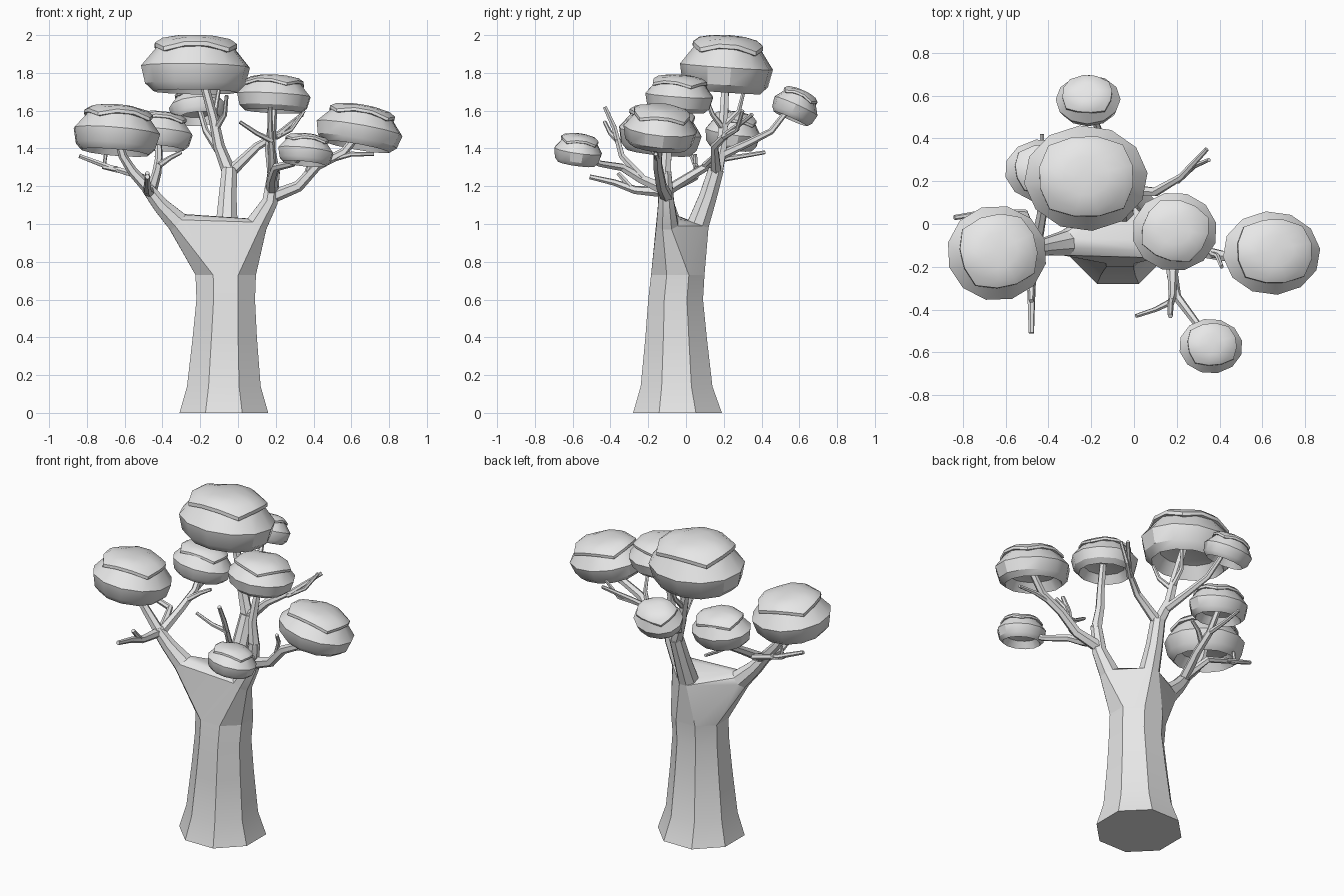
import bpy, bmesh, math
from mathutils import Vector, Matrix, Euler

old = bpy.data.objects.get("Cube")
if old:
    bpy.data.objects.remove(old, do_unlink=True)

# One plain grey material for the whole tree
GREY = (0.8, 0.8, 0.8, 1)
grey = bpy.data.materials.new("plain grey")
grey.use_nodes = True
grey.diffuse_color = GREY
grey.node_tree.nodes["Principled BSDF"].inputs["Base Color"].default_value = GREY


def finish(name, bm, angle=30):
    """Turn a bmesh into a named object with sharp edges kept."""
    bmesh.ops.recalc_face_normals(bm, faces=bm.faces)
    mesh = bpy.data.meshes.new(name)
    bm.to_mesh(mesh)
    bm.free()
    mesh.materials.append(grey)
    obj = bpy.data.objects.new(name, mesh)
    bpy.context.collection.objects.link(obj)
    bpy.ops.object.select_all(action="DESELECT")
    obj.select_set(True)
    bpy.context.view_layer.objects.active = obj
    bpy.ops.object.shade_smooth_by_angle(angle=math.radians(angle))
    return obj


def loft(bm, rings, cap_end=True):
    """Skin a list of equal-length point rings and close the ends."""
    loops = [[bm.verts.new(p) for p in ring] for ring in rings]
    count = len(loops[0])
    for low, high in zip(loops, loops[1:]):
        for i in range(count):
            j = (i + 1) % count
            bm.faces.new((low[i], low[j], high[j], high[i]))
    bm.faces.new(loops[0][::-1])
    if cap_end:
        bm.faces.new(loops[-1])


def tube_rings(points, start, end, sides):
    """Rings of a tapered faceted tube along a path of points."""
    pts = [Vector(p) for p in points]
    last = len(pts) - 1
    rings = []
    side = Vector((0, 1, 0))
    for k, p in enumerate(pts):
        along = (pts[min(k + 1, last)] - pts[max(k - 1, 0)]).normalized()
        side = (side - along * side.dot(along)).normalized()
        other = along.cross(side)
        radius = start + (end - start) * (k / last) ** 0.7
        ring = []
        for i in range(sides):
            a = math.tau * (i + 0.5) / sides
            ring.append(p + (side * math.cos(a) + other * math.sin(a)) * radius)
        rings.append(ring)
    return rings


# Rings of the three main limbs, which grow out of the trunk's fork
RIGHT = tube_rings([(-.32, -.09, 1.01), (-.41, -.105, 1.1), (-.48, -.12, 1.19)], .062, .034, 8)
LEFT = tube_rings([(.1, -.1, 1), (.17, -.105, 1.12), (.19, -.11, 1.28)], .062, .034, 8)
BACK = tube_rings([(-.06, .065, 1), (-.055, .115, 1.14), (-.045, .16, 1.29)], .062, .044, 8)


# Flared eight-sided trunk: (z, left, right, front, back)
def trunk():
    bm = bmesh.new()
    sections = [
        (0, -.31, .16, -.28, .19), (.14, -.27, .12, -.24, .14),
        (.4, -.24, .1, -.215, .11), (.6, -.22, .09, -.2, .09),
        (.73, -.225, .095, -.185, .098),
    ]
    stretch = 1 / math.cos(math.pi / 8)
    rings = []
    for z, left, right, front, back in sections:
        ring = []
        for i in range(8):
            a = math.tau * (i + 0.5) / 8
            x = (left + right) / 2 + (right - left) / 2 * stretch * math.cos(a)
            y = (front + back) / 2 + (back - front) / 2 * stretch * math.sin(a)
            ring.append((x, y, z))
        rings.append(ring)
    loft(bm, rings, cap_end=False)
    # webbed fork spanning the trunk top and the three limb roots
    roots = [bm.verts.new(p) for p in rings[-1] + RIGHT[0] + LEFT[0] + BACK[0]]
    bmesh.ops.convex_hull(bm, input=roots)
    bmesh.ops.remove_doubles(bm, verts=bm.verts, dist=0.0005)
    return finish("trunk", bm, 25)


trunk()


def limb(name, rings, branches):
    """A main limb with its thinner branches in one object."""
    bm = bmesh.new()
    loft(bm, rings)
    for thick, thin, path in branches:
        loft(bm, tube_rings(path, thick, thin, 6))
    return finish(name, bm)


# Limb on the -x side, with forward, outer and rear branches
limb("right_limb", RIGHT, [
    (.032, .02, [(-.46, -.12, 1.17), (-.56, -.11, 1.28), (-.61, -.12, 1.36), (-.64, -.13, 1.47)]),
    (.026, .012, [(-.46, -.1, 1.18), (-.51, .05, 1.25), (-.68, .055, 1.3), (-.84, .03, 1.36)]),
    (.018, .01, [(-.64, .055, 1.29), (-.71, .05, 1.3), (-.7, .05, 1.37)]),
    (.03, .013, [(-.47, -.12, 1.17), (-.48, -.27, 1.18), (-.48, -.38, 1.22), (-.48, -.51, 1.25)]),
    (.018, .012, [(-.48, -.28, 1.18), (-.48, -.36, 1.27)]),
    (.03, .018, [(-.46, -.11, 1.17), (-.43, .05, 1.27), (-.42, .17, 1.34), (-.42, .25, 1.46)]),
    (.018, .01, [(-.42, .1, 1.31), (-.36, .14, 1.35), (-.3, .16, 1.38)]),
    (.016, .01, [(-.42, .17, 1.34), (-.43, .3, 1.36), (-.43, .42, 1.38)]),
])

# Limb on the +x side
limb("left_limb", LEFT, [
    (.034, .02, [(.19, -.11, 1.26), (.17, -.1, 1.4), (.18, -.08, 1.52), (.19, -.05, 1.66)]),
    (.036, .02, [(.17, -.1, 1.14), (.32, -.13, 1.2), (.42, -.15, 1.31), (.56, -.15, 1.38), (.64, -.14, 1.48)]),
    (.018, .01, [(.48, -.15, 1.34), (.6, -.16, 1.37), (.72, -.16, 1.37)]),
    (.016, .01, [(.36, -.14, 1.25), (.39, -.15, 1.35), (.41, -.2, 1.42)]),
    (.034, .014, [(.18, -.11, 1.18), (.18, -.24, 1.24), (.2, -.34, 1.3), (.29, -.46, 1.32), (.36, -.57, 1.38)]),
    (.024, .012, [(.18, -.22, 1.23), (.18, -.34, 1.36), (.17, -.38, 1.51), (.17, -.43, 1.62)]),
    (.016, .01, [(.18, -.36, 1.44), (.1, -.4, 1.48), (.01, -.43, 1.54)]),
])

# Limb rising at the rear
limb("back_limb", BACK, [
    (.038, .022, [(-.045, .16, 1.27), (-.1, .19, 1.41), (-.13, .2, 1.56), (-.19, .21, 1.78)]),
    (.026, .014, [(-.08, .18, 1.36), (-.13, .33, 1.43), (-.17, .45, 1.49), (-.21, .56, 1.63)]),
    (.032, .011, [(-.045, .16, 1.27), (.1, .15, 1.41), (.22, .22, 1.48), (.34, .35, 1.58)]),
    (.016, .01, [(.2, .2, 1.46), (.28, .27, 1.5), (.35, .3, 1.6)]),
    (.018, .01, [(-.12, .2, 1.5), (-.07, .14, 1.58), (-.06, .1, 1.68)]),
    (.018, .01, [(-.12, .2, 1.52), (-.12, .28, 1.6), (-.1, .31, 1.72)]),
])


def foliage(name, centre, rx, ry, height, tilt=(0, 0), spin=0):
    """Faceted hollow-bottomed cushion topped by a square-cornered cap."""
    bm = bmesh.new()

    def ring(radius, z, turn, corner=0):
        pts = []
        for i in range(12):
            a = math.tau * i / 12
            bump = corner * math.cos(4 * a)
            r = radius * (1 + bump)
            pts.append((rx * r * math.cos(a + turn), ry * r * math.sin(a + turn),
                        height * (z - bump - .5)))
        return pts

    # lower cushion, from the recessed underside up to the shoulder
    body = [(.35, .33), (.6, .27), (.77, .03), (.92, .16), (1, .46), (.7, .8)]
    loft(bm, [ring(r, z, spin) for r, z in body])
    # thin overhanging cap, dipping at its four corners
    cap = [(.68, .73, .05), (.8, .75, .06), (.8, .82, .06), (.65, .92, .03), (.37, .985, 0), (.1, 1, 0)]
    loft(bm, [ring(r, z, spin + .7, c) for r, z, c in cap])
    turn = Euler((math.radians(tilt[0]), math.radians(tilt[1]), 0)).to_matrix().to_4x4()
    bm.transform(Matrix.Translation(centre) @ turn)
    return finish(name, bm, 32)


# Foliage cushions; tilt is in degrees about x and y
foliage("top_foliage", (-.225, .215, 1.845), .29, .248, .31, (-4, 1), .1)
foliage("right_foliage", (-.64, -.135, 1.5), .235, .225, .26, (-6, 5), .3)
foliage("middle_foliage", (.19, -.035, 1.69), .2, .185, .2, (-4, 3), -.3)
foliage("left_foliage", (.645, -.135, 1.515), .232, .197, .23, (-6, 10), .1)
foliage("front_foliage", (.36, -.57, 1.395), .15, .13, .165, (-8, 6), .2)
foliage("back_foliage", (-.215, .585, 1.63), .152, .125, .17, (-24, -4), 0)
foliage("rear_right_foliage", (-.42, .25, 1.495), .185, .15, .2, (-8, 5), .2)
